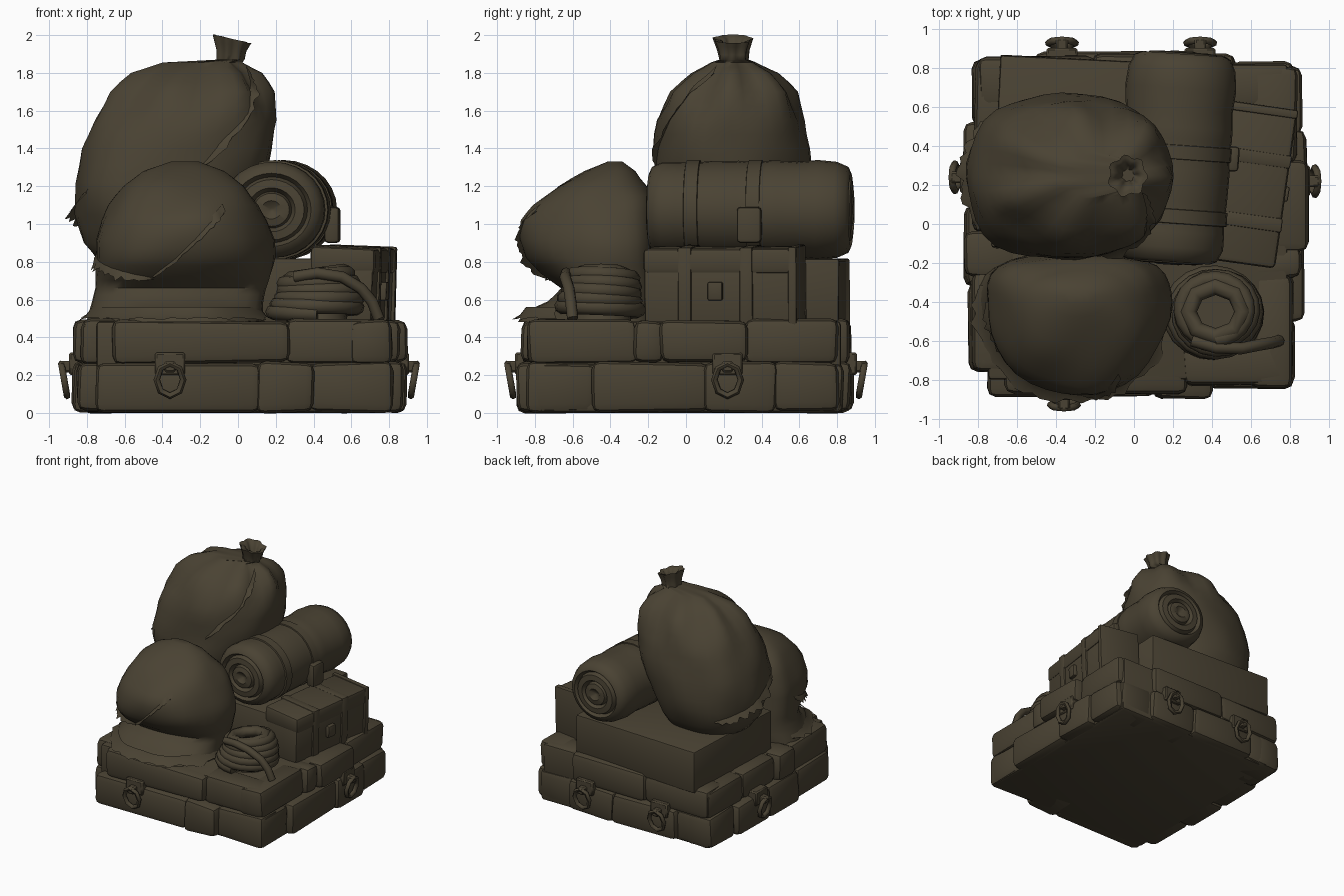
import bpy, bmesh, math, random
from mathutils import Vector, Matrix, noise

if "Cube" in bpy.data.objects:
    bpy.data.objects.remove(bpy.data.objects["Cube"])

random.seed(4)
PI = math.pi
MAT = bpy.data.materials.new("dark olive brown")
MAT.diffuse_color = (0.068, 0.055, 0.033, 1)
MAT.use_nodes = True
MAT.node_tree.nodes["Principled BSDF"].inputs["Base Color"].default_value = MAT.diffuse_color


def finish(name, me, angle=40):
    for p in me.polygons:
        p.use_smooth = True
    me.set_sharp_from_angle(angle=math.radians(angle))
    me.materials.clear()
    me.materials.append(MAT)
    ob = bpy.data.objects.new(name, me)
    bpy.context.collection.objects.link(ob)
    return ob


def from_bm(name, bm, angle=40):
    bmesh.ops.recalc_face_normals(bm, faces=bm.faces)
    me = bpy.data.meshes.new(name)
    bm.to_mesh(me)
    bm.free()
    return finish(name, me, angle)


def box(name, lo, hi, bevel=0.03, rot=0, jitter=0.0, seg=2):
    """Rounded box between two corners, turned about z at its centre."""
    lo, hi = Vector(lo), Vector(hi)
    bm = bmesh.new()
    bmesh.ops.create_cube(bm, size=1)
    for v in bm.verts:
        v.co = Vector([c * s + random.uniform(-jitter, jitter) for c, s in zip(v.co, hi - lo)])
    if bevel:
        bmesh.ops.bevel(bm, geom=bm.edges[:], offset=bevel, segments=seg, profile=0.5, affect='EDGES')
    bm.transform(Matrix.Translation((lo + hi) / 2) @ Matrix.Rotation(math.radians(rot), 4, 'Z'))
    return from_bm(name, bm)


def tube(name, pts, radius, cyclic=False, res=2):
    """Rope or metal bar following a path."""
    cu = bpy.data.curves.new(name, 'CURVE')
    cu.dimensions = '3D'
    cu.bevel_depth, cu.bevel_resolution, cu.use_fill_caps = radius, res, True
    sp = cu.splines.new('POLY')
    sp.points.add(len(pts) - 1)
    for p, q in zip(sp.points, pts):
        p.co = (*q, 1)
    sp.use_cyclic_u = cyclic
    tmp = bpy.data.objects.new("tmp", cu)
    bpy.context.collection.objects.link(tmp)
    dg = bpy.context.evaluated_depsgraph_get()
    me = bpy.data.meshes.new_from_object(tmp.evaluated_get(dg))
    bpy.data.objects.remove(tmp)
    return finish(name, me, 60)


def surf(S, u, t, pleat=None):
    """Point on a sack: S holds sections (z, x centre, x radius, front y, widest y, back y)."""
    i = min(int(u), len(S) - 2)
    f = u - i
    z, cx, rx, yf, cy, yb = [a + (b - a) * f for a, b in zip(S[i], S[i + 1])]
    c, s = math.cos(t), math.sin(t)
    e = 3.2 if s > 0 and yb - cy < 0.7 * (cy - yf) else 2.2
    k = (abs(c) ** e + abs(s) ** e) ** (-1 / e)
    if pleat:
        k *= 1 + 0.1 * min(1, max(0, (z - pleat) / 0.25)) * math.cos(7 * t + 0.5)
        z -= max(0, z - 1.9) * 3 * rx * c
    p = Vector((cx + rx * k * c, cy + (yb - cy if s > 0 else cy - yf) * k * s, z))
    n = noise.noise(p * 3.5) * 0.035 * min(1, rx / 0.3)
    return p + Vector((c, s, 0)) * n


def sack(name, S, pleat=None, n=36, sub=2):
    bm = bmesh.new()
    rings = [[bm.verts.new(surf(S, j / sub, 2 * PI * i / n, pleat)) for i in range(n)]
             for j in range((len(S) - 1) * sub + 1)]
    for a, b in zip(rings, rings[1:]):
        for i in range(n):
            bm.faces.new((a[i], a[(i + 1) % n], b[(i + 1) % n], b[i]))
    bm.faces.new(rings[0])
    bm.faces.new(rings[-1])
    return from_bm(name, bm, 60)


def torn(name, S, a, b, out, drop, n=24):
    """Ragged cloth strip along the sack surface from (u, angle) a to b."""
    bm = bmesh.new()
    prev = None
    for i in range(n + 1):
        f = i / n
        u, t = a[0] + (b[0] - a[0]) * f, a[1] + (b[1] - a[1]) * f
        p = surf(S, u, t)
        d = Vector((math.cos(t), math.sin(t), 0))
        w = random.uniform(0.3, 1) * min(1, 6 * f + 0.1, 6 * (1 - f) + 0.1)
        row = [bm.verts.new(q) for q in (p - d * 0.02 + Vector((0, 0, 0.04)), p + d * 0.012,
                                         p + d * out * w + Vector((0, 0, -drop * w)))]
        if prev:
            for k in (0, 1):
                bm.faces.new((prev[k], row[k], row[k + 1], prev[k + 1]))
        prev = row
    return from_bm(name, bm)


# Padded base: core plus two courses of blocks on each side, front left corner notched
box("base_core_lower", (-0.75, -0.82, 0), (0.81, 0.83, 0.26), 0.03)
box("base_core_upper", (-0.75, -0.8, 0.2), (0.79, 0.82, 0.485), 0.02)
LOWER = {
    "front": [(-0.75, 0.12, 0.89), (0.1, 0.4, 0.9), (0.38, 0.82, 0.84)],
    "back": [(-0.82, -0.5, 0.85), (-0.51, 0.1, 0.88), (0.09, 0.52, 0.87), (0.5, 0.82, 0.83)],
    "right": [(-0.83, -0.48, 0.82), (-0.5, 0.12, 0.87), (0.1, 0.48, 0.89), (0.46, 0.81, 0.86)],
    "left": [(-0.76, -0.3, 0.85), (-0.32, 0.1, 0.87), (0.08, 0.52, 0.88), (0.5, 0.85, 0.83)]}
UPPER = {
    "front": [(-0.82, -0.64, 0.76), (-0.67, 0.27, 0.87), (0.25, 0.8, 0.83)],
    "back": [(-0.8, -0.2, 0.86), (-0.21, 0.5, 0.87), (0.49, 0.8, 0.81)],
    "right": [(-0.84, -0.26, 0.82), (-0.28, -0.12, 0.86), (-0.14, 0.33, 0.9), (0.31, 0.8, 0.84)],
    "left": [(-0.76, -0.25, 0.83), (-0.27, -0.03, 0.87), (-0.04, 0.4, 0.83), (0.38, 0.85, 0.82)]}
for course, z0, z1 in ((LOWER, 0.0, 0.268), (UPPER, 0.257, 0.492)):
    for side, blocks in course.items():
        for a, b, out in blocks:
            i, o = (0.6, out) if side in ("back", "right") else (-out, -0.6)
            lo, hi = ((a, i), (b, o)) if side in ("front", "back") else ((i, a), (o, b))
            box(f"{side}_base_block", (*lo, z0 + 0.005), (*hi, z1), 0.045, 0, 0.01)

# Hanging tie rings with their plates
for x, y, deg in ((-0.36, -0.87, 0), (0.87, 0.22, 90), (-0.37, 0.87, 180),
                  (0.34, 0.87, 180), (-0.86, 0.24, -90)):
    M = Matrix.Translation((x, y, 0)) @ Matrix.Rotation(math.radians(deg), 4, 'Z')
    ring = [M @ Vector((0.07 * math.cos(t), -0.06 - 0.015 * math.sin(t), 0.175 + 0.085 * math.sin(t)))
            for t in [PI / 2 + 2 * PI * k / 8 for k in range(8)]]
    tube("tie_ring", ring, 0.018, True, 1)
    for nm, lo, hi in (("ring_plate", (-0.08, -0.035, 0.2), (0.08, 0.05, 0.32)),
                       ("ring_loop", (-0.03, -0.085, 0.215), (0.03, 0, 0.275))):
        box(nm, lo, hi, 0.01, 0, 0, 1).matrix_world = M

# Low crate under the tall sack
box("back_crate", (-0.71, -0.15, 0.47), (0.46, 0.84, 0.82), 0.012, -3, 0.006)

# Tall leaning sack with pinched neck
TALL = [(0.80, -0.40, 0.34, -0.06, 0.24, 0.54), (0.90, -0.42, 0.40, -0.13, 0.24, 0.61),
        (1.05, -0.41, 0.45, -0.18, 0.24, 0.66), (1.22, -0.37, 0.50, -0.19, 0.24, 0.67),
        (1.40, -0.32, 0.50, -0.18, 0.24, 0.665), (1.55, -0.27, 0.48, -0.15, 0.24, 0.645),
        (1.70, -0.235, 0.41, -0.075, 0.245, 0.57), (1.80, -0.21, 0.32, 0.03, 0.25, 0.47),
        (1.855, -0.19, 0.20, 0.13, 0.25, 0.37), (1.87, -0.04, 0.07, 0.18, 0.25, 0.325),
        (1.92, -0.035, 0.075, 0.17, 0.25, 0.33), (1.98, -0.03, 0.095, 0.15, 0.25, 0.35),
        (1.97, -0.03, 0.065, 0.19, 0.25, 0.32), (1.90, -0.03, 0.03, 0.22, 0.25, 0.28)]
sack("tall_sack", TALL, 1.5)
torn("tall_sack_seam", TALL, (7, -0.5), (3.4, -1.25), 0.05, 0.02)
torn("tall_sack_left_hem", TALL, (1.4, PI * 0.7), (2.7, PI * 1.2), 0.05, 0.05)

# Slumped front sack, flat against the tall one behind
FRONT = [(0.48, -0.32, 0.46, -0.89, -0.4, -0.16), (0.53, -0.32, 0.45, -0.86, -0.4, -0.15),
         (0.59, -0.31, 0.445, -0.74, -0.38, -0.15), (0.66, -0.30, 0.445, -0.66, -0.36, -0.15),
         (0.74, -0.30, 0.455, -0.77, -0.38, -0.15), (0.82, -0.295, 0.465, -0.85, -0.4, -0.15),
         (0.92, -0.29, 0.465, -0.875, -0.4, -0.15), (1.02, -0.285, 0.44, -0.86, -0.4, -0.16),
         (1.1, -0.28, 0.405, -0.80, -0.4, -0.17), (1.2, -0.28, 0.33, -0.68, -0.4, -0.2),
         (1.28, -0.28, 0.22, -0.54, -0.38, -0.25), (1.33, -0.28, 0.08, -0.42, -0.37, -0.33)]
sack("front_sack", FRONT)
torn("front_sack_seam", FRONT, (3.6, -PI * 0.61), (7.6, -PI * 0.34), 0.04, 0.02)
torn("front_sack_hem", FRONT, (0.8, PI * 0.9), (0.8, PI * 2.0), 0.07, 0.03, 40)
torn("front_sack_mouth", FRONT, (5, PI * 1.0), (3.6, PI * 1.4), 0.04, 0.05)


# Bedroll: revolved profile with rolled spiral ends, lying along y
def lathe(name, prof, M, n=28):
    bm = bmesh.new()
    rings = [[bm.verts.new((r * math.cos(2 * PI * i / n), y, r * math.sin(2 * PI * i / n)))
              for i in range(n)] for r, y in prof]
    for a, b in zip(rings, rings[1:]):
        for i in range(n):
            bm.faces.new((a[i], a[(i + 1) % n], b[(i + 1) % n], b[i]))
    bm.faces.new(rings[0])
    bm.faces.new(rings[-1])
    bm.transform(M)
    return from_bm(name, bm, 50)


ROLL = (Matrix.Translation((0.215, 0.34, 1.075)) @ Matrix.Rotation(math.radians(-4), 4, 'Z')
        @ Matrix.Diagonal((1.05, 1, 0.97, 1)))
END = [(0.01, 0.52), (0.05, 0.55), (0.09, 0.54), (0.1, 0.51), (0.12, 0.545), (0.165, 0.54), (0.18, 0.505),
       (0.2, 0.535), (0.235, 0.52), (0.262, 0.46)]
MID = [(0.272, 0.36), (0.262, 0.25), (0.268, 0.16), (0.268, 0.1), (0.258, 0.03), (0.268, -0.06),
       (0.265, -0.22), (0.257, -0.3), (0.262, -0.38)]
lathe("bedroll", END + MID + [(r, -y) for r, y in reversed(END)], ROLL)
for y in (0.03, -0.3):
    lathe("bedroll_strap", [(0.25, y - 0.04), (0.271, y - 0.035), (0.271, y + 0.035), (0.25, y + 0.04)], ROLL)
box("bedroll_buckle", (0.46, 0.27, 0.9), (0.54, 0.4, 1.09), 0.02, -4)

# Travelling chest with lid, straps and clasp
CM = (Matrix.Translation((0.595, 0.2, 0)) @ Matrix.Rotation(math.radians(-8), 4, 'Z')
      @ Matrix.Rotation(math.radians(2), 4, 'Y'))
for nm, lo, hi, bv in (("chest_body", (-0.18, -0.40, 0.45), (0.15, 0.40, 0.8), 0.015),
                       ("chest_lid", (-0.19, -0.405, 0.74), (0.157, 0.405, 0.877), 0.025),
                       ("chest_strap", (-0.2, -0.22, 0.46), (0.163, -0.15, 0.883), 0.01),
                       ("chest_strap", (-0.2, 0.11, 0.46), (0.163, 0.18, 0.883), 0.01),
                       ("chest_end_band", (-0.2, 0.37, 0.46), (0.165, 0.415, 0.885), 0.01),
                       ("chest_clasp", (0.12, -0.06, 0.6), (0.18, 0.02, 0.7), 0.01)):
    box(nm, lo, hi, bv, 0, 0.003).matrix_world = CM

# Coiled rope with a loose end
coil = []
for k in range(5 * 20 + 1):
    t, h = -PI / 2 - 2 * PI * k / 20, k / 100
    r = 0.225 - 0.06 * h + 0.012 * math.sin(k * 0.37)
    coil.append((0.42 + r * math.cos(t), -0.45 + r * 0.92 * math.sin(t),
                 0.525 + 0.205 * h + 0.1 * h * r * math.cos(t)))
tube("rope_coil", coil, 0.042)
tube("rope_inner_loop", [(0.42 + 0.14 * math.cos(k * PI / 4), -0.45 + 0.13 * math.sin(k * PI / 4),
                          0.725 + 0.02 * math.cos(k * PI / 4)) for k in range(8)], 0.045, True)
tube("rope_loose_end", [(0.3, -0.6, 0.72), (0.42, -0.635, 0.74), (0.55, -0.64, 0.72), (0.65, -0.62, 0.66),
                        (0.71, -0.61, 0.59), (0.745, -0.6, 0.5)], 0.03)
lathe("rope_core", [(0.16, 0), (0.13, 0.12)],
      Matrix.Translation((0.42, -0.45, 0.49)) @ Matrix.Rotation(PI / 2, 4, 'X'), 16)
